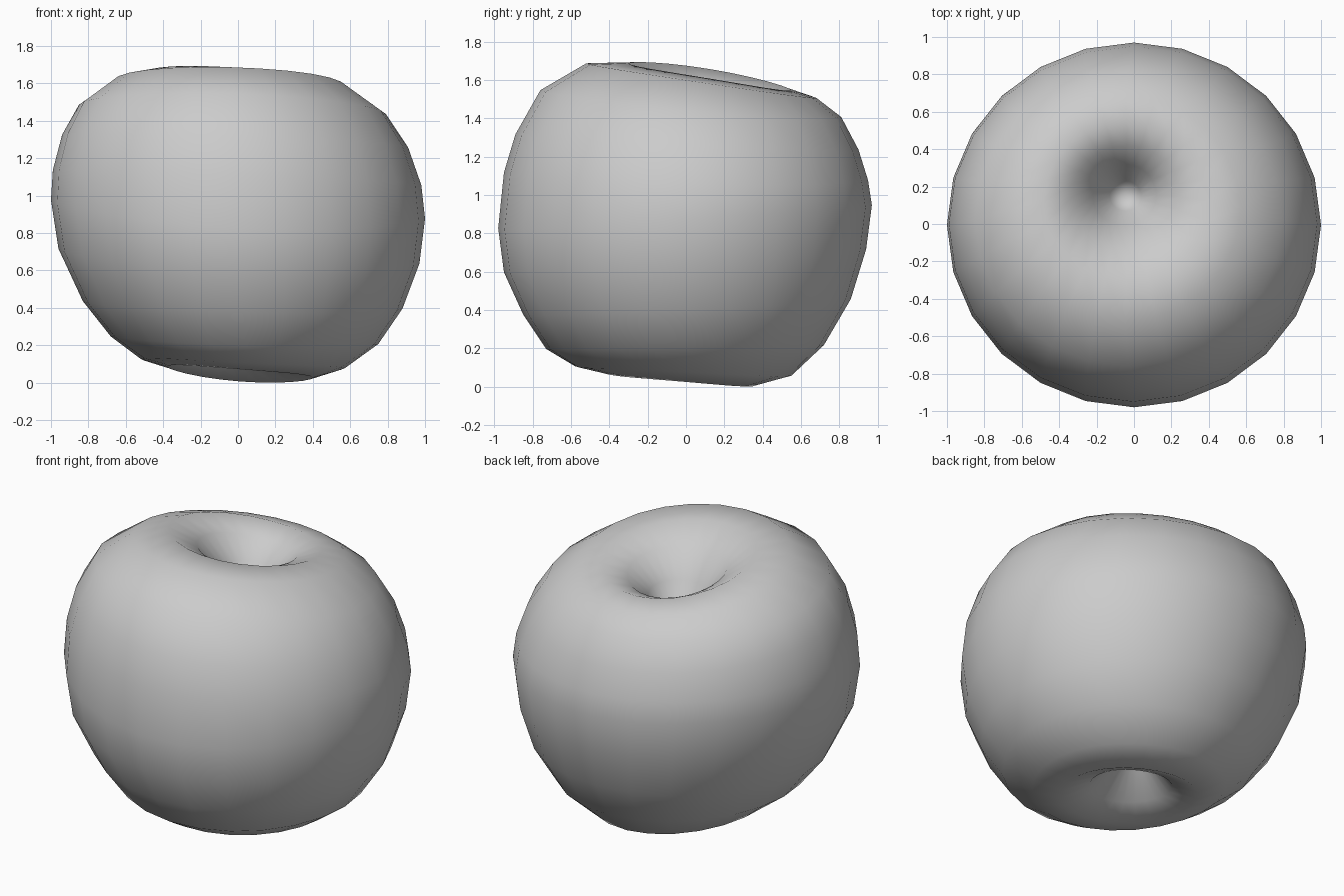
import bpy, bmesh, math

if "Cube" in bpy.data.objects:
    bpy.data.objects.remove(bpy.data.objects["Cube"])

SEG = 24

# Profiles from top dimple, over the shoulder, down to bottom dimple
right = [(.04, 1.24), (.12, 1.42), (.25, 1.55), (.40, 1.61), (.57, 1.59), (.79, 1.44),
         (.91, 1.26), (.98, 1.06), (1, .88), (.97, .64), (.88, .40), (.75, .21),
         (.57, .08), (.40, .03), (.24, .10), (.10, .26)]
left = [(-.13, 1.24), (-.22, 1.42), (-.33, 1.57), (-.48, 1.66), (-.66, 1.62), (-.85, 1.49),
        (-.94, 1.33), (-.99, 1.14), (-1, .98), (-.96, .72), (-.83, .44), (-.68, .25),
        (-.52, .13), (-.38, .09), (-.24, .14), (-.12, .27)]
front = [(.07, 1.25), (-.01, 1.43), (-.13, 1.58), (-.30, 1.69), (-.52, 1.69), (-.76, 1.55),
         (-.89, 1.32), (-.95, 1.12), (-.98, .83), (-.95, .60), (-.85, .38), (-.73, .20),
         (-.58, .11), (-.42, .075), (-.26, .13), (-.11, .26)]
back = [(.23, 1.24), (.32, 1.40), (.42, 1.50), (.55, 1.55), (.68, 1.51), (.81, 1.41),
        (.90, 1.24), (.95, 1.08), (.97, .95), (.94, .72), (.86, .46), (.72, .22),
        (.55, .06), (.36, .01), (.20, .09), (.09, .25)]


def ring(bm, r, l, f, b):
    """Tilted oval ring passing through the four profile points."""
    verts = []
    for i in range(SEG):
        t = 2 * math.pi * i / SEG
        c, s = math.cos(t), math.sin(t)
        x = (r[0] + l[0]) / 2 + (r[0] - l[0]) / 2 * c
        y = (b[0] + f[0]) / 2 + (b[0] - f[0]) / 2 * s
        z = ((r[1] + l[1]) / 2 * c * c + (b[1] + f[1]) / 2 * s * s
             + (r[1] - l[1]) / 2 * c + (b[1] - f[1]) / 2 * s)
        verts.append(bm.verts.new((x, y, z)))
    return verts


# Apple body: lofted rings closed at both dimple centres
bm = bmesh.new()
rings = [ring(bm, *p) for p in zip(right, left, front, back)]
top = bm.verts.new((-.05, .15, 1.17))
bottom = bm.verts.new((-.01, -.01, .33))
for i in range(SEG):
    j = (i + 1) % SEG
    for a, b in zip(rings, rings[1:]):
        bm.faces.new((a[i], b[i], b[j], a[j]))
    bm.faces.new((top, rings[0][i], rings[0][j]))
    bm.faces.new((bottom, rings[-1][j], rings[-1][i]))

# Rest on the floor
low = min(v.co.z for v in bm.verts)
for v in bm.verts:
    v.co.z -= low
bmesh.ops.recalc_face_normals(bm, faces=bm.faces)
for f in bm.faces:
    f.smooth = True

mesh = bpy.data.meshes.new("apple")
bm.to_mesh(mesh)
bm.free()
bpy.context.collection.objects.link(bpy.data.objects.new("apple", mesh))
